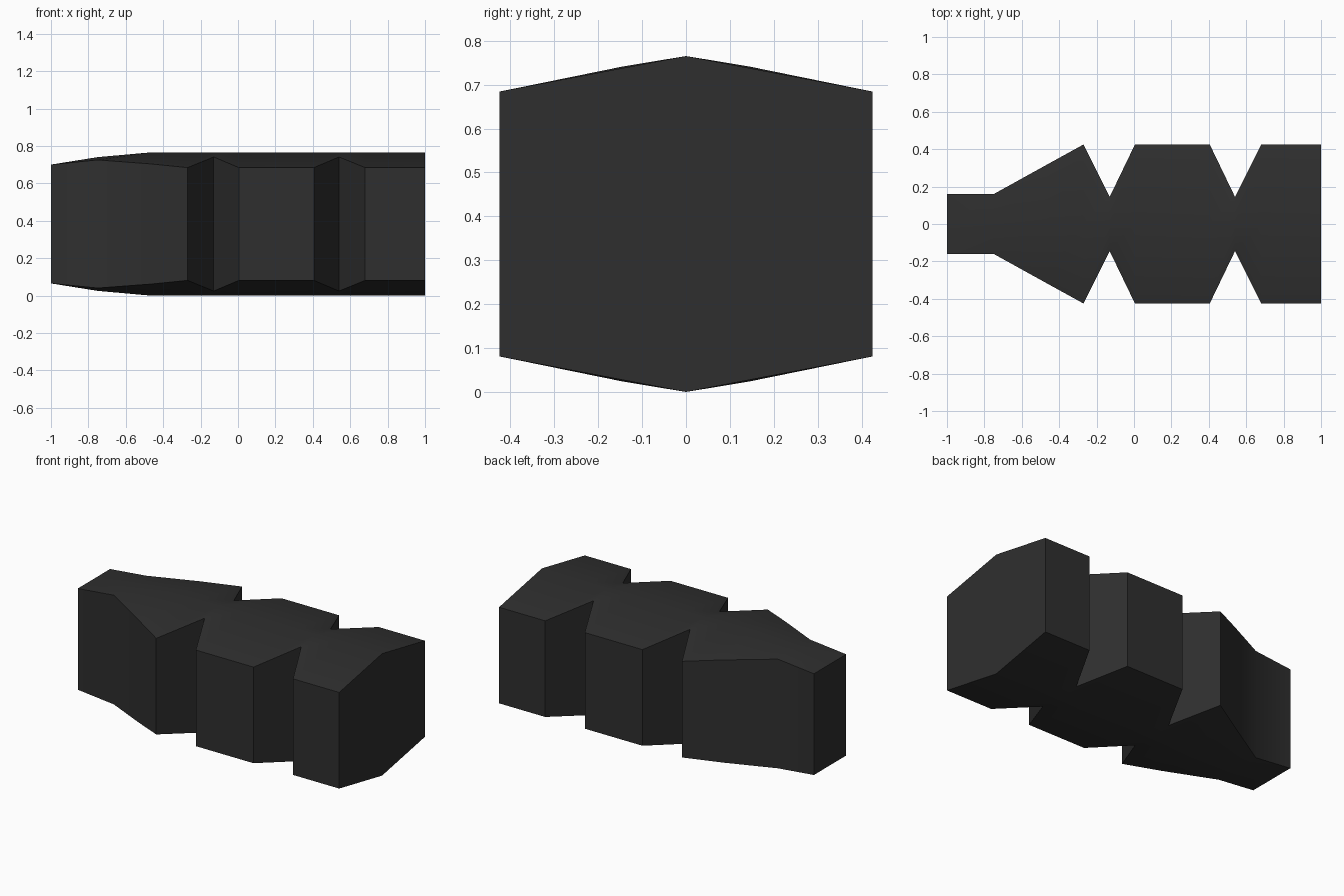
import bpy, bmesh, math

if "Cube" in bpy.data.objects:
    bpy.data.objects.remove(bpy.data.objects["Cube"])

HEIGHT = 0.765
# lengthwise stations: x, half width, ridge height, edge height
STATIONS = [
    (-1.00, 0.16, 0.700, 0.700),
    (-0.75, 0.16, 0.740, 0.725),
    (-0.47, 0.315, 0.765, 0.704),
    (-0.27, 0.425, 0.765, 0.684),
    (-0.13, 0.145, 0.765, 0.741),
    (0.005, 0.425, 0.765, 0.684),
    (0.405, 0.425, 0.765, 0.684),
    (0.54, 0.145, 0.765, 0.741),
    (0.68, 0.425, 0.765, 0.684),
    (1.00, 0.425, 0.765, 0.684),
]

# dark rubber-like grey
mat = bpy.data.materials.new("dark grey")
mat.diffuse_color = (0.028, 0.028, 0.028, 1)
mat.use_nodes = True
mat.node_tree.nodes["Principled BSDF"].inputs["Base Color"].default_value = mat.diffuse_color

# notched grip block: one six-point section per station, skinned together
bm = bmesh.new()
rings = []
for x, w, ridge, edge in STATIONS:
    section = [(-w, edge), (0, ridge), (w, edge),
               (w, HEIGHT - edge), (0, HEIGHT - ridge), (-w, HEIGHT - edge)]
    rings.append([bm.verts.new((x, y, z)) for y, z in section])
for a, b in zip(rings, rings[1:]):
    for i in range(6):
        j = (i + 1) % 6
        bm.faces.new((a[i], a[j], b[j], b[i]))
bm.faces.new(rings[0])
bm.faces.new(rings[-1])
bmesh.ops.recalc_face_normals(bm, faces=bm.faces)

mesh = bpy.data.meshes.new("notched_block")
bm.to_mesh(mesh)
bm.free()
mesh.materials.append(mat)
block = bpy.data.objects.new("notched_block", mesh)
bpy.context.collection.objects.link(block)

# soft ridge and taper, crisp outer edges
bpy.context.view_layer.objects.active = block
block.select_set(True)
bpy.ops.object.shade_smooth_by_angle(angle=math.radians(30))
